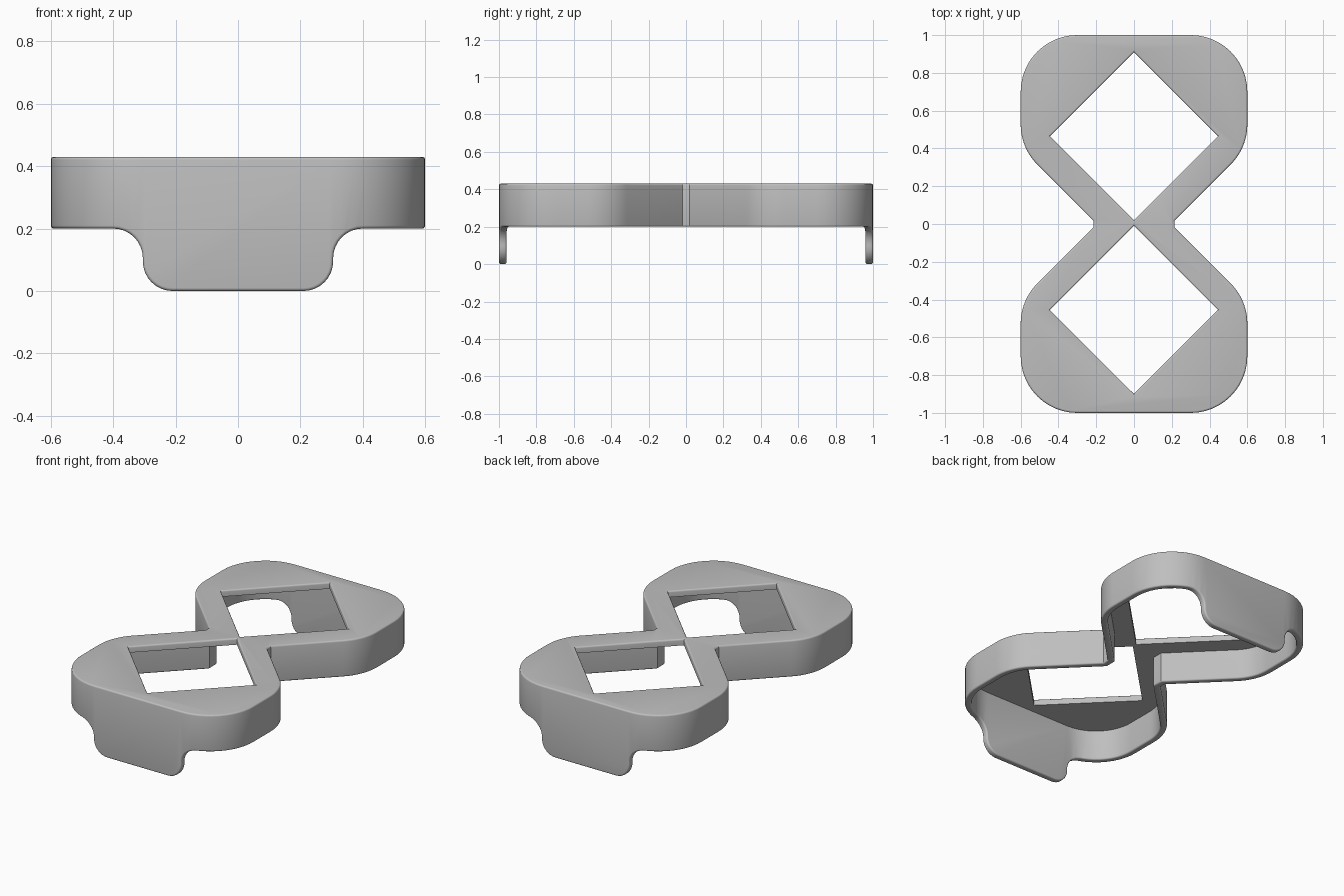
import bpy, bmesh, math
from mathutils import Vector

cube = bpy.data.objects.get("Cube")
if cube:
    bpy.data.objects.remove(cube, do_unlink=True)

TOP, PLATE, SKIRT, WALL = 0.43, 0.39, 0.2, 0.04


def rounded(corners, steps):
    """Turn (x, y, radius) corners into a closed outline with fillets."""
    points = []
    for i, (x, y, r) in enumerate(corners):
        p = Vector((x, y))
        if r == 0:
            points.append(p)
            continue
        u = (Vector(corners[i - 1][:2]) - p).normalized()
        v = (Vector(corners[(i + 1) % len(corners)][:2]) - p).normalized()
        half = u.angle(v) / 2
        reach = r / math.tan(half)
        centre = p + (u + v).normalized() * (r / math.sin(half))
        start, end = p + u * reach - centre, p + v * reach - centre
        for k in range(steps + 1):
            points.append(centre + start.slerp(end, k / steps).normalized() * r)
    return points


def prism(name, points, low, high, along_y=False):
    """Extrude an outline along z, or an x-z outline along y."""
    bm = bmesh.new()
    place = (lambda a, b, h: (a, h, b)) if along_y else (lambda a, b, h: (a, b, h))
    face = bm.faces.new([bm.verts.new(place(p[0], p[1], low)) for p in points])
    out = bmesh.ops.extrude_face_region(bm, geom=[face])
    moved = [g for g in out["geom"] if isinstance(g, bmesh.types.BMVert)]
    bmesh.ops.translate(bm, verts=moved, vec=place(0, 0, high - low))
    bmesh.ops.recalc_face_normals(bm, faces=bm.faces)
    mesh = bpy.data.meshes.new(name)
    bm.to_mesh(mesh)
    bm.free()
    obj = bpy.data.objects.new(name, mesh)
    bpy.context.collection.objects.link(obj)
    return obj


def hourglass(inset):
    """Two rounded lobes joined by a narrow waist, moved inward by inset."""
    side, end, r = 0.6 - inset, 1 - inset, 0.3 - inset
    waist = 0.215 - inset
    slope = 0.197 - inset * math.sqrt(2)
    quarter = [(waist, waist - slope, 0), (side, side - slope, r), (side, end, r)]
    right = [(x, -y, c) for x, y, c in reversed(quarter)] + quarter
    return rounded(right + [(-x, -y, c) for x, y, c in right], 12)


# Outer block and the shapes cut from it
frame = prism("hourglass_frame", hourglass(0), -0.1, TOP)

tab = [(0.8, -0.2, 0), (0.8, SKIRT, 0), (0.305, SKIRT, 0.095), (0.305, 0, 0.095)]
tab += [(-x, z, r) for x, z, r in reversed(tab)]

def diamond(mid, size):
    return [(0, mid - size), (size, mid), (0, mid + size), (-size, mid)]

cutters = [
    prism("cavity_cutter", hourglass(WALL), -0.2, PLATE),
    prism("tab_cutter", rounded(tab, 8), -1.2, 1.2, along_y=True),
    prism("skirt_cutter", [(-0.8, -0.9), (0.8, -0.9), (0.8, 0.9), (-0.8, 0.9)], -0.2, SKIRT),
    prism("rear_hole_cutter", diamond(0.465, 0.445), 0.3, 0.6),
    prism("front_hole_cutter", diamond(-0.455, 0.445), 0.3, 0.6),
]

bpy.ops.object.select_all(action="DESELECT")
bpy.context.view_layer.objects.active = frame
frame.select_set(True)
for cutter in cutters:
    cutter.hide_render = True
    mod = frame.modifiers.new(cutter.name, "BOOLEAN")
    mod.operation, mod.solver, mod.object = "DIFFERENCE", "EXACT", cutter
    bpy.ops.object.modifier_apply(modifier=mod.name)
    bpy.data.objects.remove(cutter, do_unlink=True)

# Soften the outer rims, hole rims, skirt edge and tab edges
bm = bmesh.new()
bm.from_mesh(frame.data)
bmesh.ops.remove_doubles(bm, verts=bm.verts, dist=0.0005)
bmesh.ops.dissolve_limit(bm, angle_limit=0.01, verts=bm.verts, edges=bm.edges)


def is_rim(edge):
    a, b = (v.co for v in edge.verts)
    middle = (a + b) / 2
    upright = abs(a.z - b.z) > 0.99 * (a - b).length
    if upright and middle.z > SKIRT or abs(middle.z - PLATE) < 0.001:
        return False
    return edge.is_manifold and edge.is_convex and edge.calc_face_angle() > math.radians(50)


bmesh.ops.bevel(bm, geom=[e for e in bm.edges if is_rim(e)], offset=0.01,
                offset_type="OFFSET", segments=4, profile=0.5, affect="EDGES",
                clamp_overlap=False)
bm.to_mesh(frame.data)
bm.free()
bpy.ops.object.shade_smooth_by_angle(angle=math.radians(35))

# Plain grey finish
grey = bpy.data.materials.new("plain_grey")
grey.use_nodes = True
colour = (0.52, 0.52, 0.52, 1)
grey.diffuse_color = colour
grey.node_tree.nodes["Principled BSDF"].inputs["Base Color"].default_value = colour
frame.data.materials.clear()
frame.data.materials.append(grey)
